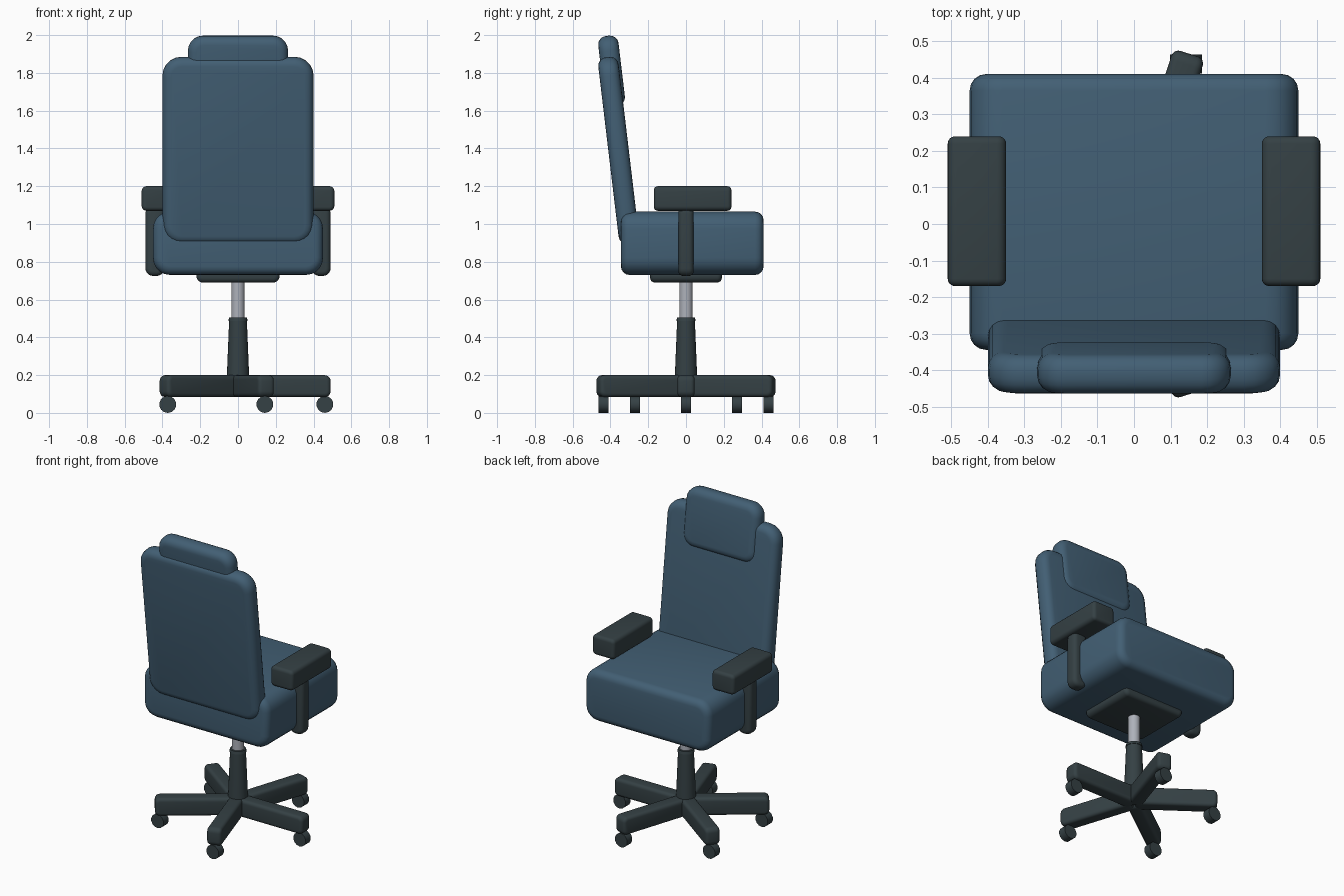
import bpy, bmesh, math
from mathutils import Matrix

if "Cube" in bpy.data.objects:
    bpy.data.objects.remove(bpy.data.objects["Cube"], do_unlink=True)


def material(name, rgb):
    mat = bpy.data.materials.new(name)
    mat.use_nodes = True
    mat.diffuse_color = (*rgb, 1)
    mat.node_tree.nodes["Principled BSDF"].inputs["Base Color"].default_value = (*rgb, 1)
    return mat


BLUE = material("blue upholstery", (0.055, 0.115, 0.175))
DARK = material("dark plastic", (0.035, 0.052, 0.058))
STEEL = material("light steel", (0.42, 0.44, 0.49))


def finish(name, bm, mat, matrix):
    bm.transform(matrix)
    mesh = bpy.data.meshes.new(name)
    bm.to_mesh(mesh)
    bm.free()
    mesh.materials.append(mat)
    obj = bpy.data.objects.new(name, mesh)
    bpy.context.collection.objects.link(obj)
    bpy.ops.object.select_all(action="DESELECT")
    obj.select_set(True)
    bpy.context.view_layer.objects.active = obj
    bpy.ops.object.shade_smooth_by_angle(angle=math.radians(35))
    return obj


def panel(name, centre, size, corner, edge, mat, tilt=0, spin=0):
    """Block with a rounded x-z outline and softened front and back rims."""
    bm = bmesh.new()
    bmesh.ops.create_cube(bm, size=1, matrix=Matrix.Diagonal((*size, 1)))
    depth_edges = [e for e in bm.edges
                   if abs(e.verts[0].co.y - e.verts[1].co.y) > size[1] / 2]
    bmesh.ops.bevel(bm, geom=depth_edges, offset=corner, segments=5,
                    profile=0.5, affect="EDGES")
    bm.normal_update()
    rims = {e for f in bm.faces if abs(f.normal.y) > 0.9 for e in f.edges}
    bmesh.ops.bevel(bm, geom=list(rims), offset=edge, segments=4,
                    profile=0.5, affect="EDGES")
    place = (Matrix.Rotation(spin, 4, "Z") @ Matrix.Translation(centre)
             @ Matrix.Rotation(tilt, 4, "X"))
    return finish(name, bm, mat, place)


def cylinder(name, centre, r1, r2, depth, sides, mat, turn=0):
    bm = bmesh.new()
    bmesh.ops.create_cone(bm, cap_ends=True, segments=sides,
                          radius1=r1, radius2=r2, depth=depth)
    place = Matrix.Translation(centre) @ Matrix.Rotation(turn, 4, "X")
    return finish(name, bm, mat, place)


# Upholstery
LEAN = math.radians(6.8)
panel("seat", (0, 0.033, 0.898), (0.9, 0.755, 0.335), 0.09, 0.045, BLUE)
panel("backrest", (0, -0.357, 1.39), (0.8, 0.108, 0.995), 0.1, 0.045, BLUE, LEAN)
panel("headrest", (0, -0.394, 1.81), (0.53, 0.108, 0.375), 0.08, 0.045, BLUE, LEAN)

# Armrests on both sides
for side, label in ((1, "left"), (-1, "right")):
    panel(label + "_arm_pad", (side * 0.43, 0.035, 1.135), (0.16, 0.41, 0.13),
          0.025, 0.02, DARK)
    panel(label + "_arm_support", (side * 0.44, 0, 0.91), (0.1, 0.08, 0.37),
          0.04, 0.025, DARK)

# Underseat plate and gas column
panel("seat_plate", (0, 0, 0.725), (0.44, 0.38, 0.07), 0.033, 0.025, DARK)
cylinder("piston", (0, 0, 0.6), 0.035, 0.035, 0.22, 24, STEEL)
cylinder("column", (0, 0, 0.305), 0.062, 0.047, 0.37, 24, DARK)
cylinder("column_collar", (0, 0, 0.496), 0.051, 0.047, 0.018, 24, DARK)

# Five-legged star base with casters
for i in range(5):
    angle = i * math.tau / 5
    panel(f"base_leg_{i + 1}", (0.245, 0, 0.142), (0.49, 0.09, 0.115),
          0.03, 0.02, DARK, spin=angle)
    cylinder(f"caster_{i + 1}",
             (0.46 * math.cos(angle), 0.46 * math.sin(angle), 0.045),
             0.045, 0.045, 0.052, 14, DARK, math.pi / 2)
